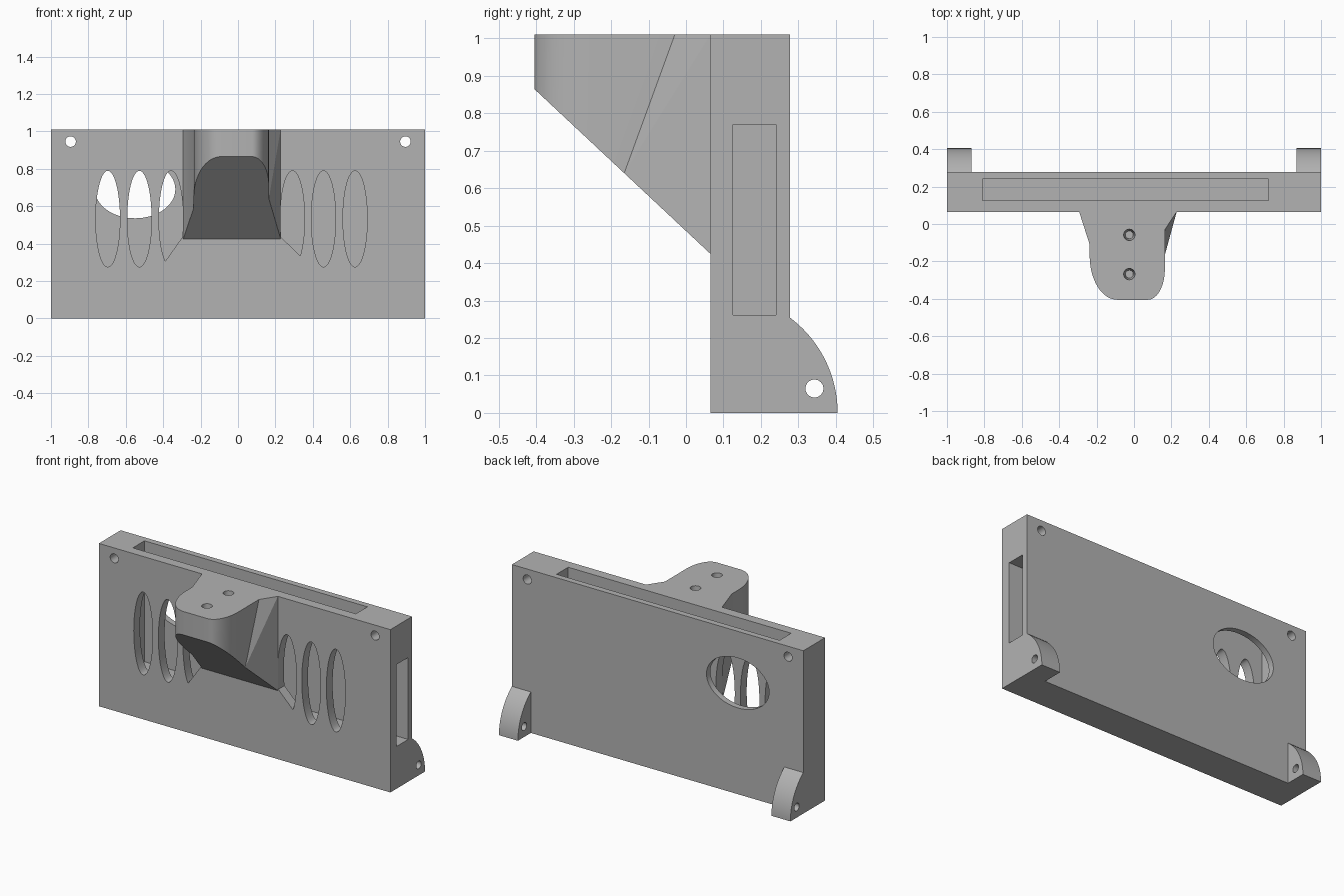
import bpy, bmesh, math

if "Cube" in bpy.data.objects:
    bpy.data.objects.remove(bpy.data.objects["Cube"], do_unlink=True)

grey = bpy.data.materials.new("plain_grey")
grey.use_nodes = True
grey.diffuse_color = (0.45, 0.45, 0.45, 1)
grey.node_tree.nodes["Principled BSDF"].inputs["Base Color"].default_value = grey.diffuse_color

FRONT, BACK, TOP = 0.065, 0.278, 1.01


def solid(name, start, end):
    """Closed solid between two matching loops of 3D points."""
    bm = bmesh.new()
    a = [bm.verts.new(p) for p in start]
    b = [bm.verts.new(p) for p in end]
    bm.faces.new(a)
    bm.faces.new(b[::-1])
    n = len(a)
    for i in range(n):
        j = (i + 1) % n
        bm.faces.new((a[j], a[i], b[i], b[j]))
    bmesh.ops.recalc_face_normals(bm, faces=bm.faces)
    mesh = bpy.data.meshes.new(name)
    bm.to_mesh(mesh)
    bm.free()
    mesh.materials.append(grey)
    ob = bpy.data.objects.new(name, mesh)
    bpy.context.collection.objects.link(ob)
    return ob


def prism(name, outline, axis, lo, hi):
    """Extrude a 2D outline along one axis."""
    place = {"x": lambda p, d: (d, p[0], p[1]),
             "y": lambda p, d: (p[0], d, p[1]),
             "z": lambda p, d: (p[0], p[1], d)}[axis]
    return solid(name, [place(p, lo) for p in outline], [place(p, hi) for p in outline])


def rect(u0, u1, v0, v1):
    return [(u0, v0), (u1, v0), (u1, v1), (u0, v1)]


def arc(u, v, ru, rv, a0=0, a1=360, n=48):
    steps = n if a1 - a0 == 360 else n + 1
    angles = [math.radians(a0 + (a1 - a0) * i / n) for i in range(steps)]
    return [(u + ru * math.cos(t), v + rv * math.sin(t)) for t in angles]


def cut(ob, cutter):
    cutter.hide_render = True
    mod = ob.modifiers.new("cut", "BOOLEAN")
    mod.operation, mod.solver, mod.object = "DIFFERENCE", "EXACT", cutter
    bpy.context.view_layer.objects.active = ob
    bpy.ops.object.modifier_apply(modifier=mod.name)
    bpy.data.objects.remove(cutter, do_unlink=True)


# Housing with the pocket open at the top and the window in its left end
housing = prism("housing", rect(-1, 1, 0, TOP), "y", FRONT, BACK)
cut(housing, prism("pocket", rect(-0.81, 0.72, 0.126, 0.24), "z", 0.26, 1.2))
cut(housing, prism("end_window", rect(0.126, 0.24, 0.262, 0.77), "x", 0.6, 1.2))

# Oval slots in the front wall; the inner pair is trimmed beside the arm
for x in (-0.696, -0.527, -0.358, 0.291, 0.457, 0.626):
    oval = arc(x, 0.532, 0.065, 0.257, n=64)
    if abs(x) < 0.4:
        root, slope = (0.295, 1.41) if x < 0 else (0.228, 1.08)
        oval = [p for p in oval if p[1] > 0.43 - slope * (abs(p[0]) - root)]
    cut(housing, prism("slot", oval, "y", -0.1, 0.18))

# Oval opening in the back wall, and the upper corner holes
cut(housing, prism("back_opening", arc(-0.55, 0.69, 0.215, 0.155, n=64), "y", 0.2, 0.4))
for x in (-0.895, 0.895):
    cut(housing, prism("corner_hole", arc(x, 0.945, 0.028, 0.028, n=32), "y", -0.1, 0.4))

# Lower back lugs with cross holes
ears = []
reach = math.degrees(math.acos((BACK - 0.087) / 0.318))
for name, x0, x1 in (("right_lug", -1, -0.87), ("left_lug", 0.87, 1)):
    profile = [(BACK, 0)] + arc(0.087, 0, 0.318, 0.318, 0, reach, 20)
    ear = prism(name, profile, "x", x0, x1)
    cut(ear, prism("lug_hole", arc(0.343, 0.065, 0.024, 0.024, n=32), "x", x0 - 0.1, x1 + 0.1))
    ears.append(ear)

# Front arm: rounded nose, flared root, sloping underside
nose = arc(-0.09, -0.17, 0.147, 0.235, 180, 270, 16) + arc(0.075, -0.24, 0.09, 0.165, 270, 360, 12)
root_left = [(-0.293, FRONT), (-0.237, -0.11)]
upper = root_left + nose + [(0.165, -0.03), (0.228, FRONT)]
lower = root_left + nose + [(0.165, -0.165), (0.228, FRONT)]
arm = solid("arm", [(x, y, TOP) for x, y in upper],
            [(x, y, 0.425 + (FRONT - y) * 0.936) for x, y in lower])

# Split the twisted flare into two flat triangles
bm = bmesh.new()
bm.from_mesh(arm.data)
bm.verts.ensure_lookup_table()
n = len(upper)
bmesh.ops.connect_verts(bm, verts=[bm.verts[n - 1], bm.verts[2 * n - 2]])
bm.to_mesh(arm.data)
bm.free()

# Blind tapered screw holes in the arm top
for y in (-0.058, -0.268):
    wide, narrow = arc(-0.025, y, 0.031, 0.031, n=32), arc(-0.025, y, 0.021, 0.021, n=32)
    cut(arm, solid("screw_hole", [(p[0], p[1], TOP + 0.01) for p in wide],
                   [(p[0], p[1], TOP - 0.15) for p in narrow]))

# Smooth the round walls, keep the edges crisp
for ob in [housing, arm] + ears:
    bpy.ops.object.select_all(action="DESELECT")
    ob.select_set(True)
    bpy.context.view_layer.objects.active = ob
    bpy.ops.object.shade_smooth_by_angle(angle=math.radians(20))
